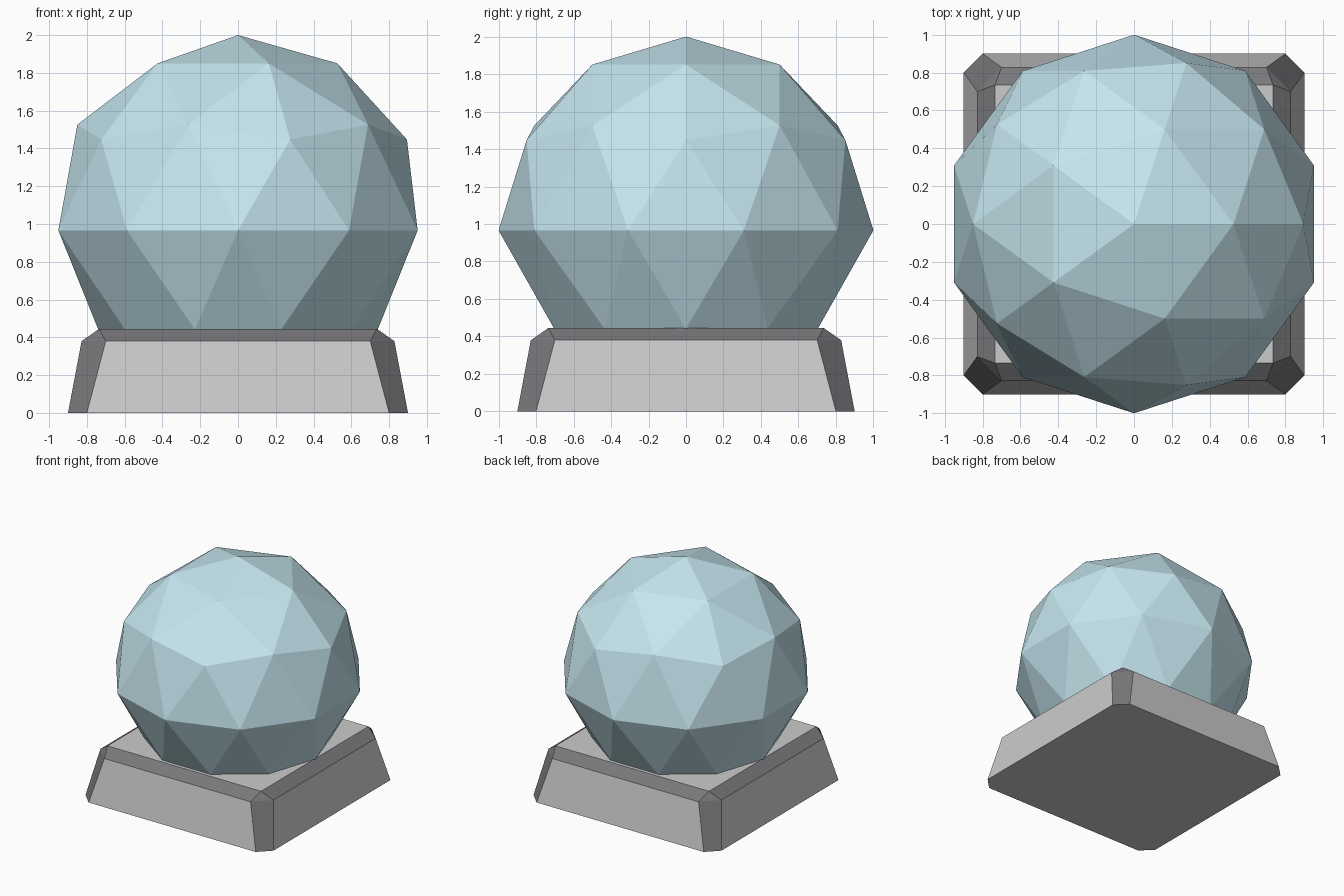
import bpy, bmesh
from math import hypot

if "Cube" in bpy.data.objects:
    bpy.data.objects.remove(bpy.data.objects["Cube"])


def material(name, rgb):
    m = bpy.data.materials.new(name)
    m.diffuse_color = (*rgb, 1)
    m.use_nodes = True
    m.node_tree.nodes["Principled BSDF"].inputs["Base Color"].default_value = m.diffuse_color
    return m


def make_object(name, bm, materials):
    bmesh.ops.recalc_face_normals(bm, faces=bm.faces)
    mesh = bpy.data.meshes.new(name)
    bm.to_mesh(mesh)
    bm.free()
    for m in materials:
        mesh.materials.append(m)
    ob = bpy.data.objects.new(name, mesh)
    bpy.context.collection.objects.link(ob)
    return ob


# Globe: low-poly icosphere whose lower part tapers to a flat ten-sided foot
bm = bmesh.new()
bmesh.ops.create_icosphere(bm, subdivisions=2, radius=1)
bmesh.ops.delete(bm, geom=[v for v in bm.verts if v.co.z < -0.7], context='VERTS')
for v in bm.verts:
    z = v.co.z
    v.co.z += 1
    if abs(z) < 0.1:                      # equator
        v.co.z = 0.966
    elif z < 0:                           # foot ring
        s = 0.74 / hypot(v.co.x, v.co.y)
        v.co = (v.co.x * s, v.co.y * s, 0.442)
bmesh.ops.holes_fill(bm, edges=[e for e in bm.edges if e.is_boundary])
make_object("globe", bm, [material("glass_blue", (0.56, 0.79, 0.86))])

# Base: tapered block with chamfered corners and top rim (hull of mirrored corner points)
bm = bmesh.new()
corner = [(0.80, 0.90, 0), (0.90, 0.80, 0),
          (0.70, 0.828, 0.38), (0.828, 0.70, 0.38),
          (0.735, 0.735, 0.445)]
for sx in (-1, 1):
    for sy in (-1, 1):
        for x, y, z in corner:
            bm.verts.new((sx * x, sy * y, z))
bmesh.ops.convex_hull(bm, input=bm.verts)
bmesh.ops.dissolve_limit(bm, angle_limit=0.02, verts=bm.verts, edges=bm.edges)
bm.normal_update()
# Chamfer faces are the dark trim, the large panels stay grey
for f in bm.faces:
    f.material_index = 0 if max(abs(c) for c in f.normal) > 0.9 else 1
make_object("base", bm, [material("panel_grey", (0.8, 0.8, 0.8)),
                         material("dark_trim", (0.19, 0.19, 0.20))])
